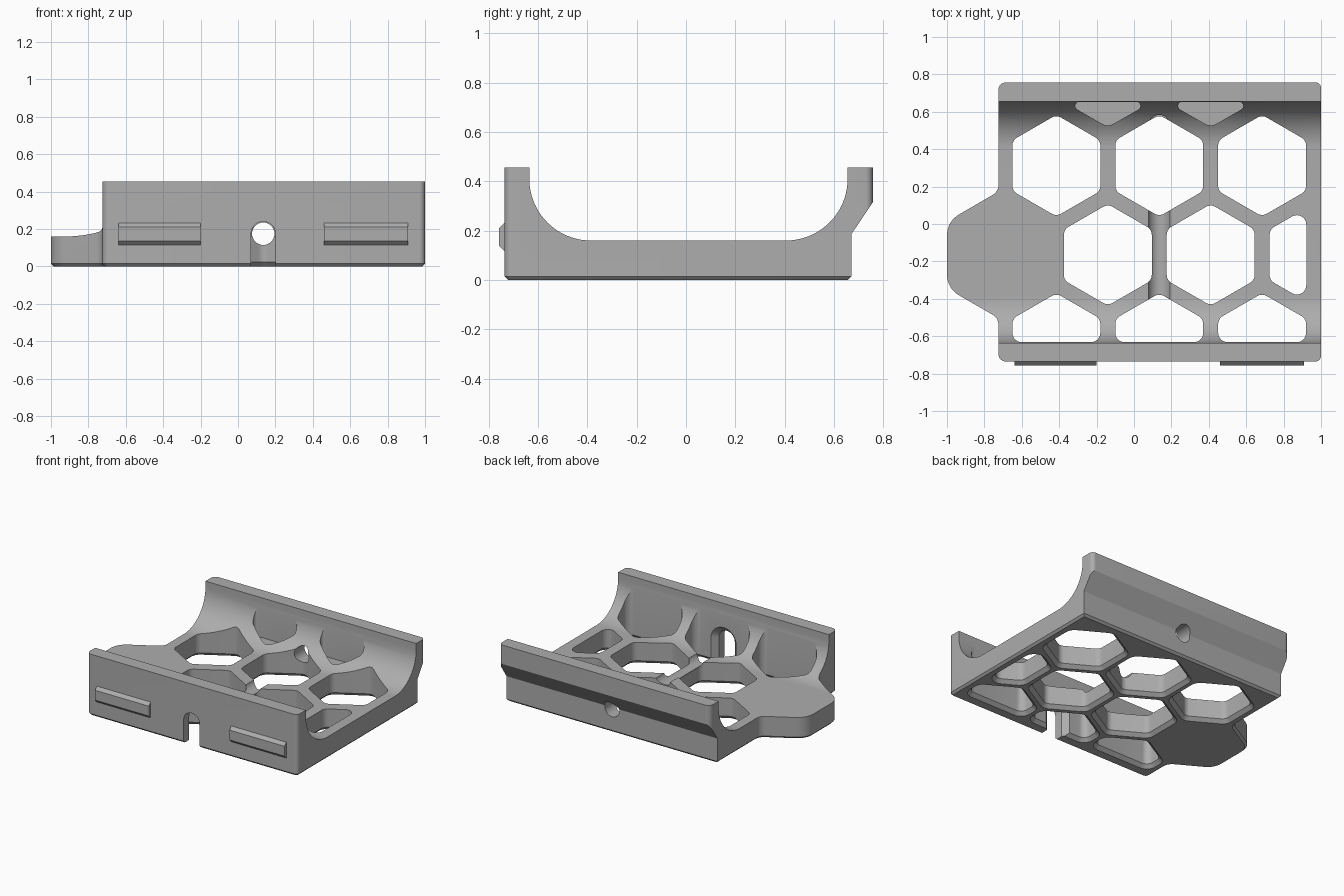
import bpy, bmesh, math
from mathutils import Vector

if "Cube" in bpy.data.objects:
    bpy.data.objects.remove(bpy.data.objects["Cube"], do_unlink=True)

grey = bpy.data.materials.new("plain grey")
grey.use_nodes = True
GREY = (0.42, 0.42, 0.42, 1)
grey.diffuse_color = GREY
grey.node_tree.nodes["Principled BSDF"].inputs["Base Color"].default_value = GREY


def loft(name, rings):
    """Closed solid through rings with equal point counts."""
    bm = bmesh.new()
    loops = [[bm.verts.new(p) for p in ring] for ring in rings]
    n = len(loops[0])
    for a, b in zip(loops, loops[1:]):
        for i in range(n):
            bm.faces.new((a[i], a[(i + 1) % n], b[(i + 1) % n], b[i]))
    bm.faces.new(loops[0])
    bm.faces.new(loops[-1])
    bmesh.ops.recalc_face_normals(bm, faces=bm.faces)
    mesh = bpy.data.meshes.new(name)
    bm.to_mesh(mesh)
    bm.free()
    obj = bpy.data.objects.new(name, mesh)
    bpy.context.collection.objects.link(obj)
    mesh.materials.append(grey)
    return obj


def rounded(corners, radii, grow=0, steps=8):
    """Counterclockwise polygon, offset outwards by grow, with rounded corners."""
    out = []
    n = len(corners)
    pts = [Vector(c) for c in corners]
    for i, p in enumerate(pts):
        u = (p - pts[i - 1]).normalized()
        v = (pts[(i + 1) % n] - p).normalized()
        turn = math.atan2(u.x * v.y - u.y * v.x, u.dot(v))
        side = math.copysign(1, turn)
        r = max(radii[i] + side * grow, 0.004)
        normal = (Vector((u.y, -u.x)) + Vector((v.y, -v.x))).normalized()
        corner = p + normal * grow / math.cos(turn / 2)
        center = corner - normal * side * r / math.cos(turn / 2)
        start = math.atan2(-u.x, u.y) + (math.pi if side < 0 else 0)
        for k in range(steps + 1):
            a = start + turn * k / steps
            out.append(center + r * Vector((math.cos(a), math.sin(a))))
    return out


def at_z(points, z):
    return [(p[0], p[1], z) for p in points]


def clip(points, axis, limit, sign):
    """Keep the part of a polygon where sign * (coordinate - limit) <= 0."""
    out = []
    for i, q in enumerate(points):
        p = points[i - 1]
        dp, dq = (sign * (c[axis] - limit) for c in (p, q))
        if dp * dq < 0:
            t = dp / (dp - dq)
            out.append(tuple(a + (b - a) * t for a, b in zip(p, q)))
        if dq <= 0:
            out.append(q)
    return out


def boolean(target, tool, operation):
    mod = target.modifiers.new("cut", "BOOLEAN")
    mod.operation, mod.object, mod.solver = operation, tool, "EXACT"
    bpy.context.view_layer.objects.active = target
    bpy.ops.object.modifier_apply(modifier=mod.name)
    bpy.data.objects.remove(tool, do_unlink=True)


# Cradle cross-section: two walls, concave fillets and a flat floor
R, FLOOR, TOP = 0.25, 0.16, 0.455
profile = [(-0.72, 0), (0.655, 0), (0.67, 0.015), (0.67, 0.185),
           (0.757, 0.315), (0.757, TOP), (0.655, TOP)]
arc = [math.radians(90 * k / 20) for k in range(21)]
profile += [(0.405 + R * math.cos(a), FLOOR + R - R * math.sin(a)) for a in arc]
profile += [(-0.385 - R * math.sin(a), FLOOR + R - R * math.cos(a)) for a in arc]
profile += [(-0.635, TOP), (-0.735, TOP), (-0.735, 0.015)]
cradle = loft("cradle", [[(x, y, z) for y, z in profile] for x in (-1.1, 1.1)])

# Plan outline with the side tab and a chamfered bottom edge
outline = [(1, -0.735), (1, 0.757), (-0.725, 0.757), (-0.725, 0.173),
           (-1, 0.014), (-1, -0.344), (-0.725, -0.503), (-0.725, -0.735)]
radii = [0.03, 0.03, 0.04, 0.06, 0.13, 0.13, 0.06, 0.04]
plan = loft("plan_cutter", [at_z(rounded(outline, radii, g), z)
                            for g, z in ((-0.02, -0.005), (0, 0.015), (0, 0.6))])
boolean(cradle, plan, "INTERSECT")

# Honeycomb openings, chamfered underneath and trimmed at the walls
HALF, PITCH, ROW = 0.235, 0.55, 0.477
cells = [(-0.415 + PITCH * i, 0.312 - 2 * ROW * j) for i in range(3) for j in range(2)]
cells += [(-0.14 + PITCH * i, 0.312 - ROW) for i in range(3)]
for cx, cy in cells:
    size = HALF / math.cos(math.pi / 6)
    hexagon = [(cx + size * math.cos(math.radians(60 * k + 30)),
                cy + size * math.sin(math.radians(60 * k + 30))) for k in range(6)]
    hexagon = clip(hexagon, 1, -0.632, -1)
    hexagon = clip(hexagon, 0, 0.921, 1)
    r = [0.05] * len(hexagon)
    cell = loft("cell_cutter", [at_z(rounded(hexagon, r, g), z)
                                for g, z in ((0.035, -0.01), (0, 0.025), (0, 0.6))])
    boolean(cradle, cell, "DIFFERENCE")

# Blind pockets in the rear fillet
for cx in (-0.14, 0.41):
    tri = [(cx, 0.518), (cx + 0.235, 0.653), (cx - 0.235, 0.653)]
    ring = rounded(tri, [0.06, 0.022, 0.022])
    boolean(cradle, loft("pocket_cutter", [at_z(ring, FLOOR + 0.002), at_z(ring, 0.6)]),
            "DIFFERENCE")


# Screw passage through both walls, with a groove across the floor
def circle_y(r, y, drop=None):
    """Circle facing y, or an arch with straight legs down to drop."""
    cx, cz = 0.135, 0.175
    if drop is None:
        angles = [math.tau * k / 32 for k in range(32)]
        legs = []
    else:
        angles = [math.pi * k / 20 for k in range(21)]
        legs = [(cx - r, y, drop), (cx + r, y, drop)]
    return [(cx + r * math.cos(a), y, cz + r * math.sin(a)) for a in angles] + legs


boolean(cradle, loft("bore_cutter", [circle_y(0.06, -0.9), circle_y(0.06, 0.9)]), "DIFFERENCE")
boolean(cradle, loft("slot_cutter", [circle_y(0.065, -0.8, -0.05), circle_y(0.065, -0.67, -0.05),
                                     circle_y(0.105, -0.63, -0.05)]), "DIFFERENCE")

# Snap ridges on the front wall
ridge = [(-0.73, 0.115), (-0.735, 0.115), (-0.757, 0.137), (-0.757, 0.21), (-0.735, 0.232),
         (-0.73, 0.232)]
for name, x0, x1 in (("right_snap_ridge", -0.64, -0.2), ("left_snap_ridge", 0.46, 0.91)):
    loft(name, [[(x, y, z) for y, z in ridge] for x in (x0, x1)])

bpy.ops.object.select_all(action="DESELECT")
cradle.select_set(True)
bpy.context.view_layer.objects.active = cradle
bpy.ops.object.shade_smooth_by_angle(angle=math.radians(30))
